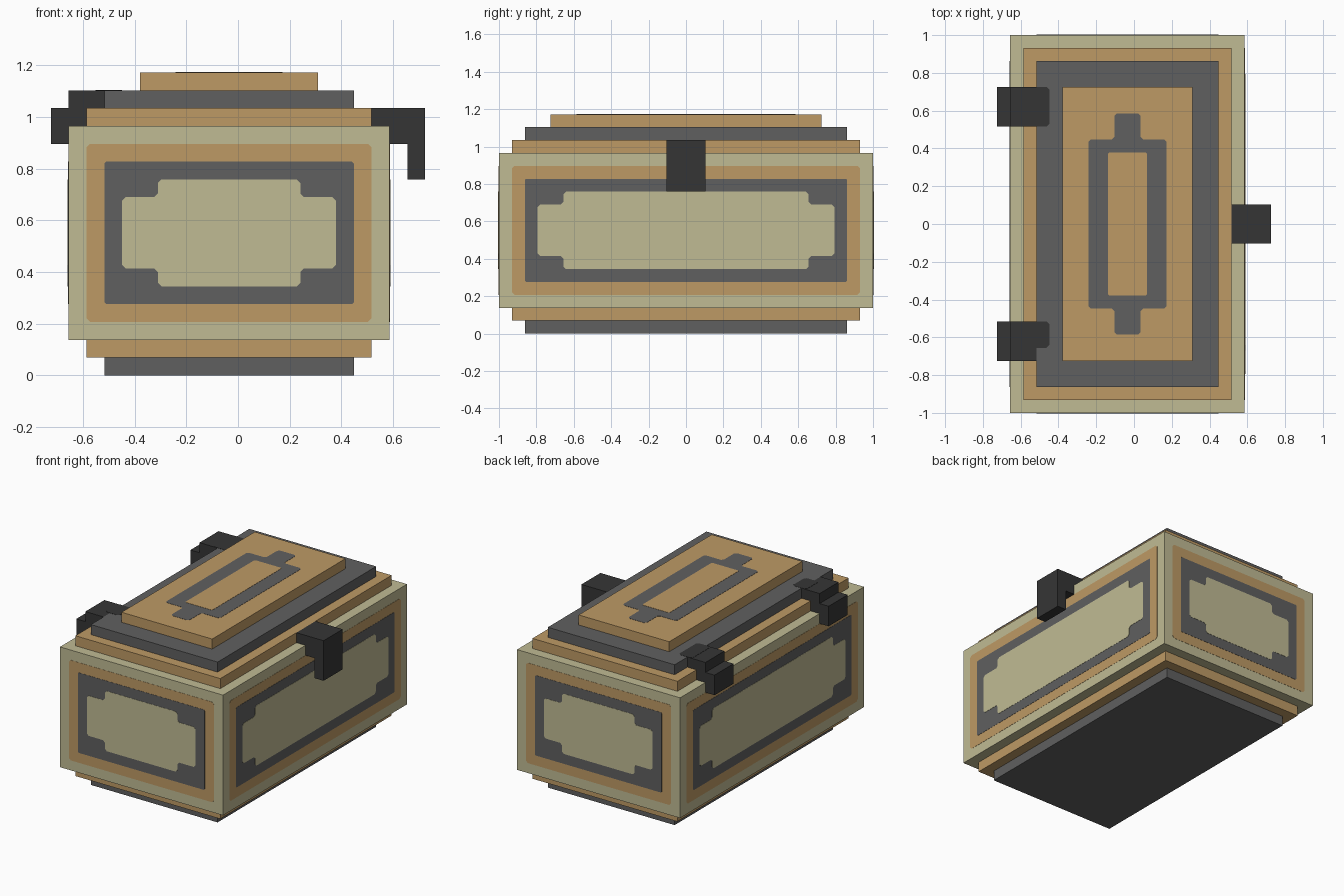
import bpy
import bmesh
from mathutils import Vector

if "Cube" in bpy.data.objects:
    bpy.data.objects.remove(bpy.data.objects["Cube"])

U = 2 / 29            # one block of the design grid
MID = -0.5            # centre of the chest body along x, in blocks
X, Y, Z = Vector((1, 0, 0)), Vector((0, 1, 0)), Vector((0, 0, 1))
SKIN = 0.02           # thickness of one painted layer, in blocks


def material(name, rgb):
    m = bpy.data.materials.new(name)
    m.use_nodes = True
    color = (*rgb, 1)
    m.diffuse_color = color
    m.node_tree.nodes["Principled BSDF"].inputs["Base Color"].default_value = color
    return m


OLIVE = material("pale olive", (0.527, 0.497, 0.296))
TAN = material("tan", (0.515, 0.323, 0.130))
GRAY = material("gray", (0.117, 0.117, 0.117))
DARK = material("dark metal", (0.036, 0.036, 0.036))


def prism(name, outline, a, b, n, start, depth, mat):
    """Extrude an outline lying in the a-b plane along n, in blocks."""
    bm = bmesh.new()
    verts = [bm.verts.new((a * p + b * q + n * start) * U) for p, q in outline]
    face = bm.faces.new(verts)
    ext = bmesh.ops.extrude_face_region(bm, geom=[face])["geom"]
    moved = [v for v in ext if isinstance(v, bmesh.types.BMVert)]
    bmesh.ops.translate(bm, verts=moved, vec=n * depth * U)
    bmesh.ops.recalc_face_normals(bm, faces=bm.faces)
    mesh = bpy.data.meshes.new(name)
    bm.to_mesh(mesh)
    bm.free()
    mesh.materials.append(mat)
    obj = bpy.data.objects.new(name, mesh)
    bpy.context.collection.objects.link(obj)
    return obj


def rect(ca, cb, ha, hb):
    return [(ca - ha, cb - hb), (ca + ha, cb - hb), (ca + ha, cb + hb), (ca - ha, cb + hb)]


def cross(ca, cb, wide, narrow, short, tall):
    """Rectangle with a square step cut from each corner."""
    quarter = [(wide, short), (narrow, short), (narrow, tall)]
    pts = quarter + [(-p, q) for p, q in reversed(quarter)]
    pts += [(-p, -q) for p, q in pts]
    return [(ca + p, cb + q) for p, q in pts]


def clipped(outline, size=0.2):
    """Cut a small bevel on every corner of an outline."""
    pts = [Vector(p) for p in outline]
    out = []
    for i, p in enumerate(pts):
        for other in (pts[i - 1], pts[(i + 1) % len(pts)]):
            out.append(p + (other - p).normalized() * size)
    return out


def slab(name, half_x, half_y, z0, z1, mat):
    prism(name, rect(MID, 0, half_x, half_y), X, Y, Z, z0, z1 - z0, mat)


# Chest body with stepped base and lid
slab("base_foot", 7, 12.5, 0, 1, GRAY)
slab("base_step", 8, 13.5, 1, 2, TAN)
slab("body", 9, 14.5, 2, 14, OLIVE)
slab("lid_step", 8, 13.5, 14, 15, TAN)
slab("lid_slab", 7, 12.5, 15, 16, GRAY)
slab("lid_cap", 5, 10.5, 16, 17, TAN)

# Layered painted panels on the four walls
walls = [("front", X, -Y, 14.5, MID, 9), ("back", X, Y, 14.5, MID, 9),
         ("left", Y, X, 8.5, 0, 14.5), ("right", Y, -X, 9.5, 0, 14.5)]
for side, along, out, dist, mid, half in walls:
    prism(side + "_border", clipped(rect(mid, 8, half - 1, 5)),
          along, Z, out, dist, SKIN, TAN)
    prism(side + "_frame", clipped(rect(mid, 8, half - 2, 4), 0.1),
          along, Z, out, dist, 2 * SKIN, GRAY)
    prism(side + "_panel", clipped(cross(mid, 8, half - 3, half - 5, 2, 3)),
          along, Z, out, dist, 3 * SKIN, OLIVE)

# Emblem frame on the lid cap
prism("lid_frame", clipped(cross(MID, 0, 3, 1, 6.5, 8.5)), X, Y, Z, 17, SKIN, GRAY)
prism("lid_frame_center", clipped(rect(MID, 0, 1.5, 5.5), 0.1), X, Y, Z, 17, 2 * SKIN, TAN)

# Latch hooking over the +x edge
latch = [(7.5, 13), (9.5, 13), (9.5, 11), (10.5, 11), (10.5, 15), (7.5, 15)]
prism("latch", latch, X, Z, Y, -1.5, 3, DARK)

# Stepped hinges on the -x edge, each with a thin strap on the lid
hinge = [(-10.5, 13), (-9.5, 13), (-9.5, 14), (-7.5, 14),
         (-7.5, 16), (-9.5, 16), (-9.5, 15), (-10.5, 15)]
for label, y0, strap_y, strap_half in (("front", -10.5, -8.5, 1), ("back", 7.5, 9, 1.5)):
    prism(label + "_hinge", hinge, X, Z, Y, y0, 3, DARK)
    prism(label + "_hinge_strap", clipped(rect(-7.25, strap_y, 0.75, strap_half)),
          X, Y, Z, 16, SKIN, DARK)
